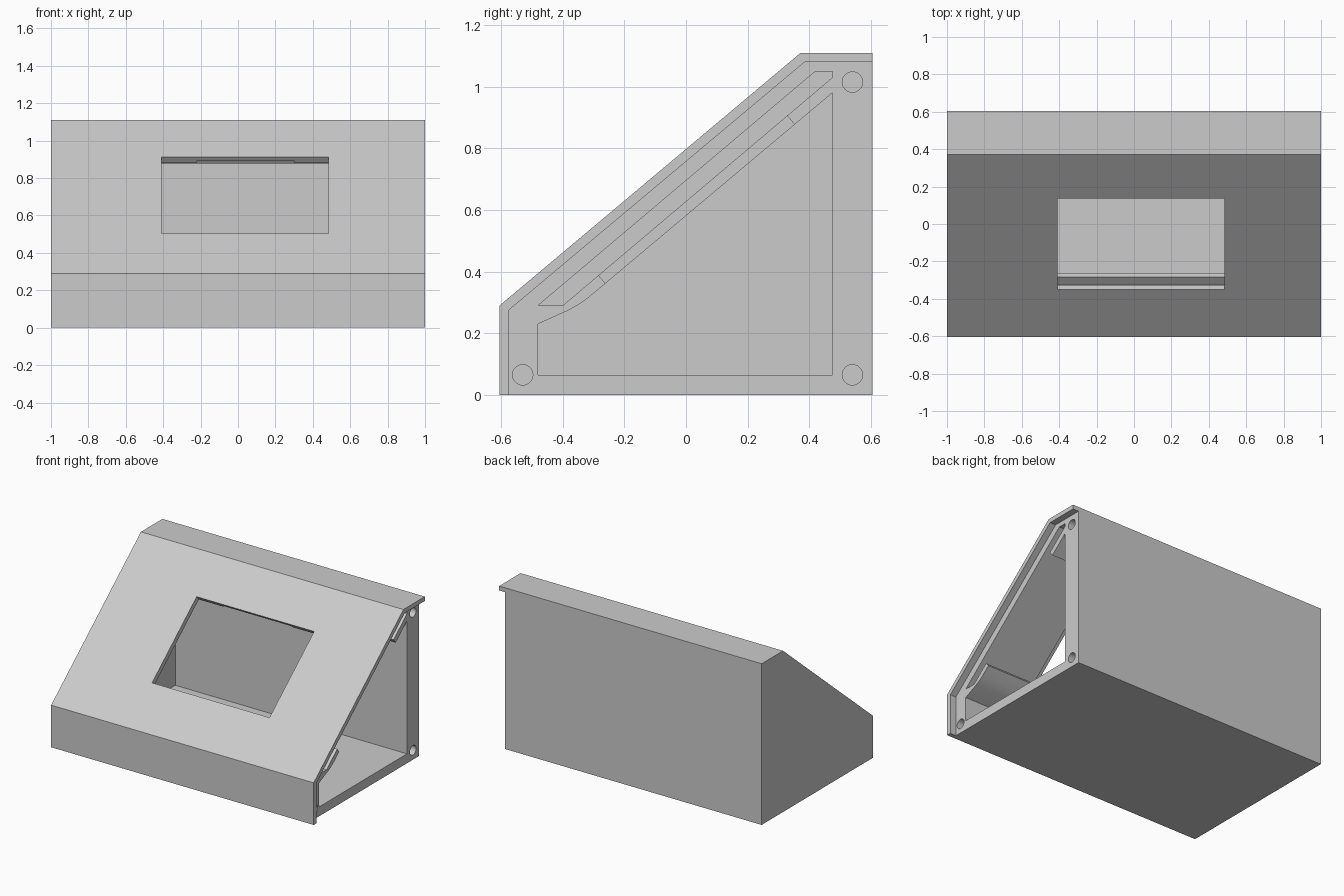
import bpy, bmesh, math
from mathutils import Vector

if "Cube" in bpy.data.objects:
    bpy.data.objects.remove(bpy.data.objects["Cube"], do_unlink=True)

grey = bpy.data.materials.new("plain grey")
grey.use_nodes = True
grey.diffuse_color = (0.6, 0.6, 0.6, 1)
grey.node_tree.nodes["Principled BSDF"].inputs["Base Color"].default_value = grey.diffuse_color


def prism(name, profile, x0, x1):
    """Extrude a (y, z) profile along x."""
    bm = bmesh.new()
    face = bm.faces.new([bm.verts.new((x0, y, z)) for y, z in profile])
    top = bmesh.ops.extrude_face_region(bm, geom=[face])["geom"]
    bmesh.ops.translate(bm, vec=(x1 - x0, 0, 0),
                        verts=[v for v in top if isinstance(v, bmesh.types.BMVert)])
    bmesh.ops.recalc_face_normals(bm, faces=bm.faces)
    mesh = bpy.data.meshes.new(name)
    bm.to_mesh(mesh)
    bm.free()
    mesh.materials.append(grey)
    obj = bpy.data.objects.new(name, mesh)
    bpy.context.collection.objects.link(obj)
    return obj


def cut(name, profile, x0, x1):
    """Subtract an extruded profile from the housing."""
    cutter = prism(name, profile, x0, x1)
    cutter.hide_render = True
    mod = housing.modifiers.new(name, 'BOOLEAN')
    mod.operation, mod.solver, mod.object = 'DIFFERENCE', 'EXACT', cutter
    bpy.context.view_layer.objects.active = housing
    bpy.ops.object.modifier_apply(modifier=mod.name)
    bpy.data.objects.remove(cutter, do_unlink=True)


# Sloped panel frame: s runs up the slope, d runs inward
corner, crest = Vector((-0.605, 0.29)), Vector((0.372, 1.11))
along = (crest - corner).normalized()
inward = Vector((along.y, -along.x))


def slope_box(s0, s1, d0, d1):
    return [corner + along * s + inward * d
            for s, d in ((s0, d0), (s1, d0), (s1, d1), (s0, d1))]


# Wedge housing
housing = prism("desk_console_housing",
                [(-0.605, 0), corner, crest, (0.605, 1.11), (0.605, 0)], -1, 1)

RIM, INNER, OUT = 0.955, -0.81, 1.1

# Open end, recessed behind a lip on the front, slope and top
cut("end_recess", [(-0.575, -0.1), (-0.575, 0.275), (0.385, 1.08),
                   (0.7, 1.08), (0.7, -0.1)], RIM, OUT)

# Main cavity with a curved shoulder
cut("cavity", [(-0.48, 0.065), (-0.48, 0.23), (-0.38, 0.275), (-0.35, 0.292),
               (-0.32, 0.313), (-0.28, 0.346), (0.475, 0.98), (0.475, 0.065)], INNER, OUT)

# Panel slot and the gap in its inner rail
cut("panel_slot", [(-0.48, 0.29), (-0.4, 0.29), (0.475, 1.03),
                   (0.475, 1.05), (0.42, 1.05)], INNER, OUT)
cut("rail_gap", slope_box(0.309, 1.111, 0.11, 0.19), -0.62, OUT)

# Display window, its rear pocket and cable notch
cut("window", slope_box(0.333, 0.967, -0.05, 0.12), -0.41, 0.485)
cut("pocket", slope_box(0.30, 1.04, 0.036, 0.1), -0.46, 0.535)
cut("cable_notch", slope_box(0.9, 1.02, 0.024, 0.09), -0.22, 0.3)

# Screw holes
for y, z in ((-0.53, 0.065), (0.54, 0.065), (0.54, 1.015)):
    ring = [(y + 0.033 * math.cos(a), z + 0.033 * math.sin(a))
            for a in (i * math.tau / 32 for i in range(32))]
    cut("screw_hole", ring, 0.75, OUT)

# Smooth the holes and shoulder, keep edges sharp
bpy.ops.object.select_all(action='DESELECT')
housing.select_set(True)
bpy.context.view_layer.objects.active = housing
bpy.ops.object.shade_smooth_by_angle(angle=math.radians(15))
